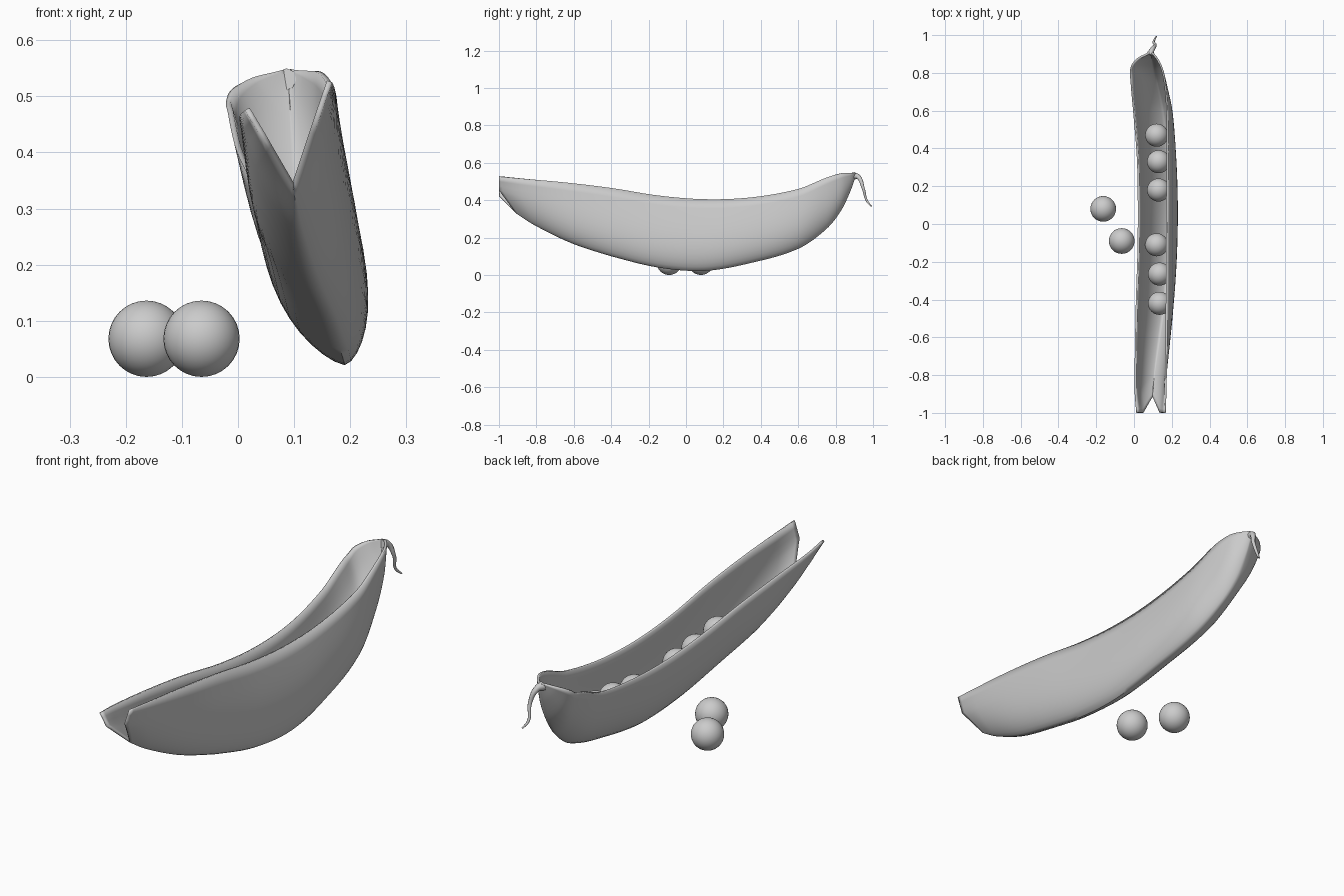
import bpy
import bmesh
import math
from mathutils import Vector

default_cube = bpy.data.objects.get("Cube")
if default_cube:
    bpy.data.objects.remove(default_cube, do_unlink=True)

# Single plain material
grey = bpy.data.materials.new("plain_grey")
grey.use_nodes = True
colour = (0.6, 0.6, 0.6, 1)
grey.diffuse_color = colour
grey.node_tree.nodes["Principled BSDF"].inputs["Base Color"].default_value = colour


def add_object(name, data):
    """Link a new object holding the data and give it the material."""
    obj = bpy.data.objects.new(name, data)
    bpy.context.scene.collection.objects.link(obj)
    data.materials.append(grey)
    return obj


def smooth(obj, angle):
    """Smooth shading that keeps sharp edges."""
    bpy.ops.object.select_all(action="DESELECT")
    obj.select_set(True)
    bpy.context.view_layer.objects.active = obj
    bpy.ops.object.shade_smooth_by_angle(angle=math.radians(angle))


def spline(rows, steps):
    """Resample rows of values with a smooth curve through all of them."""
    rows = [Vector(row) for row in rows]
    padded = [rows[0] * 2 - rows[1]] + rows + [rows[-1] * 2 - rows[-2]]
    result = []
    for before, start, end, after in zip(padded, padded[1:], padded[2:], padded[3:]):
        # tangents scaled by the uneven spacing of the stations
        span = end[0] - start[0]
        tangent_in = (end - before) * (span / (end[0] - before[0]))
        tangent_out = (after - start) * (span / (after[0] - start[0]))
        for step in range(steps):
            f = step / steps
            g = 1 - f
            result.append(start * (g * g * (1 + 2 * f)) + tangent_in * (f * g * g)
                          + end * (f * f * (1 + 2 * g)) - tangent_out * (f * f * g))
    return result + [rows[-1]]


# Pod stations: y, keel x, keel z, left rim x, right rim x, right rim z, bulge
stations = [
    (-1, .10, .33, .012, .168, .525, 0),
    (-.88, .108, .265, .003, .172, .515, .025),
    (-.65, .135, .17, .005, .176, .495, .048),
    (-.4, .165, .10, .01, .178, .465, .055),
    (-.15, .185, .04, .018, .178, .425, .058),
    (.1, .19, .022, .02, .18, .405, .058),
    (.35, .18, .065, .015, .182, .415, .055),
    (.6, .155, .14, -.005, .18, .46, .05),
    (.75, .125, .245, -.018, .168, .52, .035),
    (.83, .105, .345, -.018, .15, .543, .028),
    (.88, .095, .45, .02, .125, .545, .012),
    (.91, .09, .535, .08, .1, .545, 0),
]


def pod_section(station, half):
    """Points from the left rim down round the keel and up to the right rim."""
    y, keel_x, keel_z, left_x, right_x, right_z, bulge = station
    left_z = right_z - .05 * max(0, min(1, (.91 - y) / .1))
    front = max(0, (-.4 - y) / .6)
    points = []
    for i in range(-half, half + 1):
        u = abs(i) / half
        t = u ** 1.6
        rim_x, rim_z, swell = ((left_x, left_z, -bulge) if i < 0
                               else (right_x, right_z, bulge * .78))
        # the open front end is notched back at the keel
        notch = .09 * front * max(0, 1 - t / .63)
        points.append((keel_x + (rim_x - keel_x) * t + swell * math.sin(math.pi * u),
                       y + notch,
                       keel_z + (rim_z - keel_z) * t))
    return points


# Pod shell, lofted along its length and thickened inward
bm = bmesh.new()
rings = [[bm.verts.new(point) for point in pod_section(station, 12)]
         for station in spline(stations, 6)]
for ring, following in zip(rings, rings[1:]):
    for i in range(len(ring) - 1):
        bm.faces.new((ring[i], following[i], following[i + 1], ring[i + 1]))
mesh = bpy.data.meshes.new("pod_shell")
bm.to_mesh(mesh)
bm.free()
pod = add_object("pod_shell", mesh)
wall = pod.modifiers.new("wall", "SOLIDIFY")
wall.thickness = .01
wall.offset = -1
smooth(pod, 50)


# Peas
def add_pea(name, centre, radius):
    bm = bmesh.new()
    bmesh.ops.create_uvsphere(bm, u_segments=32, v_segments=16, radius=radius)
    mesh = bpy.data.meshes.new(name)
    bm.to_mesh(mesh)
    bm.free()
    pea = add_object(name, mesh)
    pea.location = centre
    smooth(pea, 60)


loose_peas = [(-.163, .08), (-.065, -.09)]
for number, (x, y) in enumerate(loose_peas):
    add_pea(f"loose_pea_{number + 1}", (x, y, .068), .068)

pod_peas = [(.12, .47, .27), (.13, .33, .25), (.13, .18, .23),
            (.12, -.11, .24), (.135, -.265, .24), (.135, -.42, .26)]
for number, centre in enumerate(pod_peas):
    add_pea(f"pod_pea_{number + 1}", centre, .061)

# Curled stem, tapering away from the tip of the pod
stem_curve = bpy.data.curves.new("stem", "CURVE")
stem_curve.dimensions = "3D"
stem_curve.bevel_depth = .012
stem_curve.bevel_resolution = 2
stem_curve.resolution_u = 8
stem_curve.use_fill_caps = True
path = [(.085, .895, .53), (.095, .92, .525), (.112, .947, .465),
        (.105, .968, .395), (.118, .993, .367)]
thickness = [1.7, 1.1, .7, .5, .3]
line = stem_curve.splines.new("BEZIER")
line.bezier_points.add(len(path) - 1)
for point, place, radius in zip(line.bezier_points, path, thickness):
    point.co = place
    point.radius = radius
    point.handle_left_type = point.handle_right_type = "AUTO"
add_object("stem", stem_curve)
